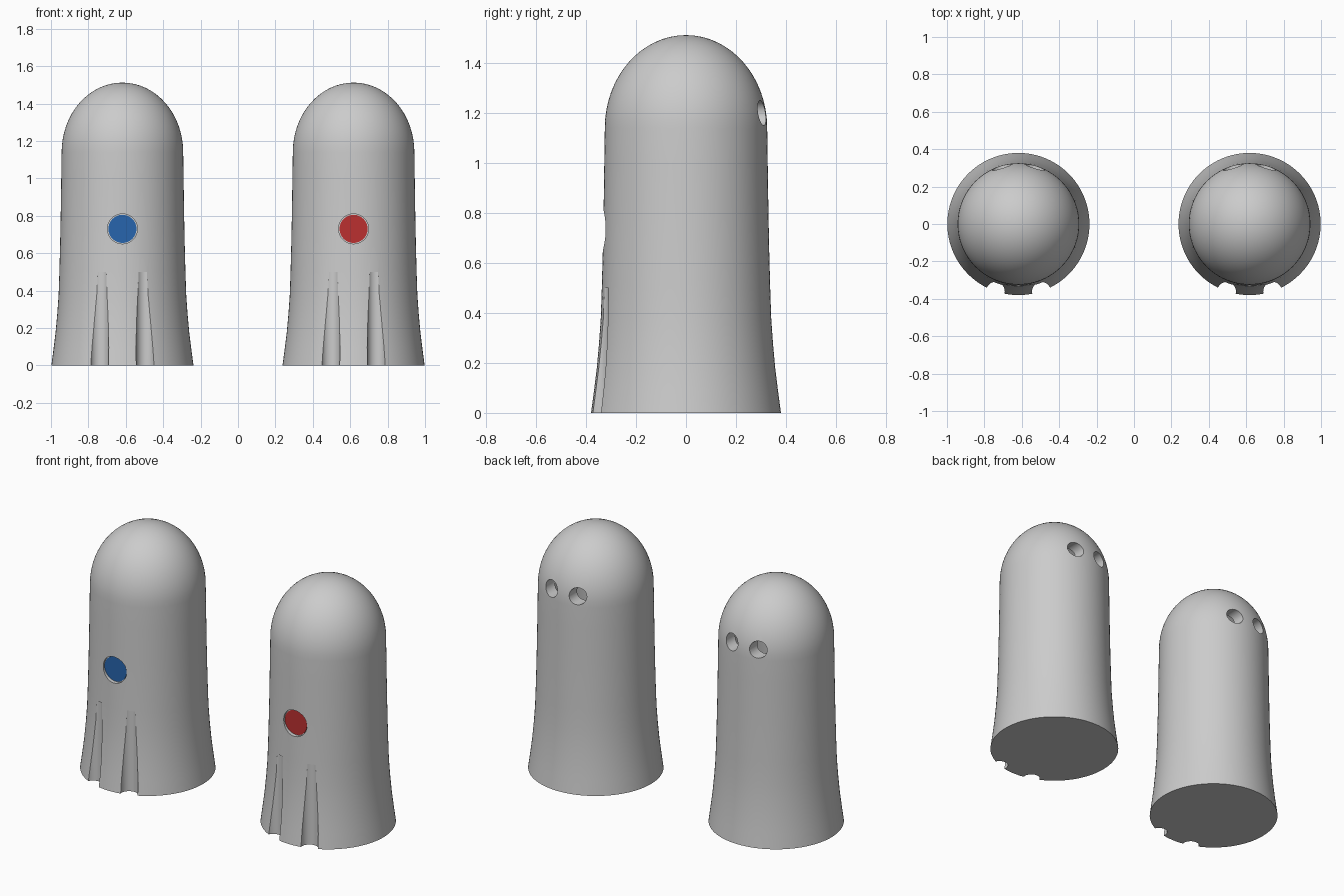
import bpy, bmesh, math
from mathutils import Matrix

if "Cube" in bpy.data.objects:
    bpy.data.objects.remove(bpy.data.objects["Cube"])

# Outer half-profile of the flared wall, then an elliptical dome
WALL = [(.38, 0), (.368, .09), (.357, .18), (.348, .28), (.341, .38), (.337, .5),
        (.333, .65), (.33, .8), (.327, 1.0), (.325, 1.14)]
DOME_BASE, TOP = 1.14, 1.512


def dome(radius, base, top, steps=16):
    return [(radius * math.cos(a), base + (top - base) * math.sin(a))
            for a in (math.pi / 2 * i / steps for i in range(1, steps))]


def new_object(name, bm):
    mesh = bpy.data.meshes.new(name)
    bmesh.ops.recalc_face_normals(bm, faces=bm.faces)
    bm.to_mesh(mesh)
    bm.free()
    obj = bpy.data.objects.new(name, mesh)
    bpy.context.collection.objects.link(obj)
    return obj


def lathe(name, profile, top, x, sides=96):
    bm = bmesh.new()
    rings = [[bm.verts.new((x + r * math.cos(2 * math.pi * i / sides),
                            r * math.sin(2 * math.pi * i / sides), z))
              for i in range(sides)] for r, z in profile]
    tip = bm.verts.new((x, 0, top))
    for i in range(sides):
        j = (i + 1) % sides
        for a, b in zip(rings, rings[1:]):
            bm.faces.new((a[i], a[j], b[j], b[i]))
        bm.faces.new((rings[-1][i], rings[-1][j], tip))
    bm.faces.new(rings[0][::-1])
    return new_object(name, bm)


def cylinder(name, radius, depth, loc, along_y=False, sides=48):
    bm = bmesh.new()
    turn = Matrix.Rotation(math.pi / 2, 4, 'X') if along_y else Matrix()
    bmesh.ops.create_cone(bm, cap_ends=True, segments=sides, radius1=radius,
                          radius2=radius, depth=depth,
                          matrix=Matrix.Translation(loc) @ turn)
    return new_object(name, bm)


def smooth(obj):
    bpy.ops.object.select_all(action='DESELECT')
    obj.select_set(True)
    bpy.context.view_layer.objects.active = obj
    bpy.ops.object.shade_smooth_by_angle(angle=math.radians(30))


def cut(obj, cutter):
    cutter.hide_render = True
    bpy.context.view_layer.objects.active = obj
    mod = obj.modifiers.new("cut", 'BOOLEAN')
    mod.operation, mod.solver, mod.object = 'DIFFERENCE', 'EXACT', cutter
    bpy.ops.object.modifier_apply(modifier=mod.name)
    bpy.data.objects.remove(cutter, do_unlink=True)


def shaker(side, x, color):
    body = lathe(side + "_shaker_body", WALL + dome(.325, DOME_BASE, TOP), TOP, x)
    # hollow inside, reached through the pouring holes
    cut(body, lathe("cavity", [(.25, .06), (.25, 1.14)] + dome(.25, 1.14, 1.43), 1.43, x))
    # front grooves and back pouring holes, mirrored about the shaker axis
    for s in (-1, 1):
        cut(body, cylinder("groove", .05, 1.0, (x + s * .123, -.36, 0)))
        cut(body, cylinder("hole", .05, .3, (x + s * .09, .33, 1.2), True))
    # shallow round recess holding the coloured badge
    cut(body, cylinder("recess", .08, .1, (x, -.36, .73), True))
    smooth(body)
    badge = cylinder(side + "_badge", .075, .008, (x, -.312, .73), True)
    mat = bpy.data.materials.new(side + "_badge_color")
    mat.diffuse_color = color
    mat.use_nodes = True
    mat.node_tree.nodes["Principled BSDF"].inputs["Base Color"].default_value = mat.diffuse_color
    badge.data.materials.append(mat)
    smooth(badge)


shaker("left", -.618, (.02, .13, .42, 1))
shaker("right", .618, (.5, .03, .03, 1))
